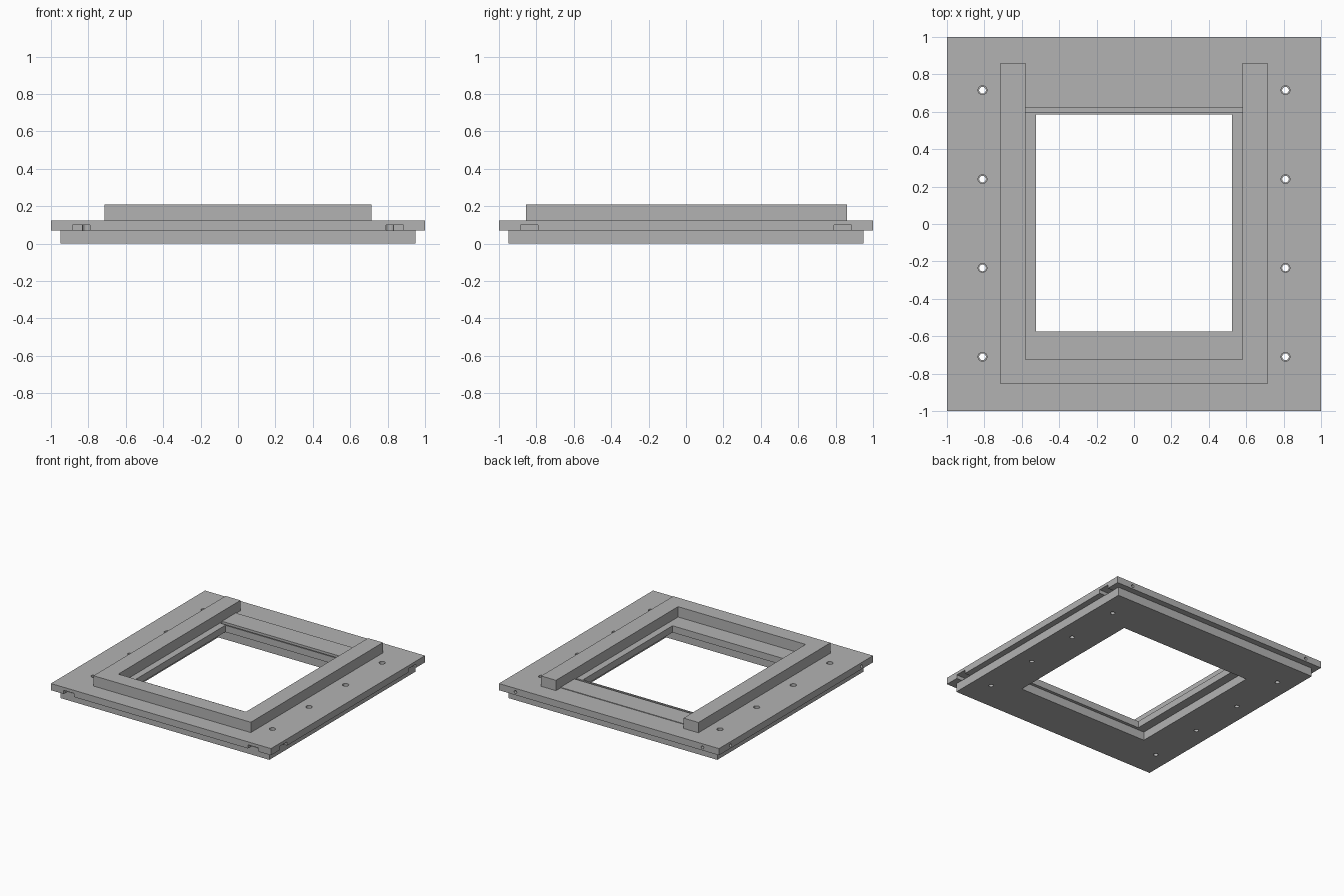
import bpy
from math import pi

if "Cube" in bpy.data.objects:
    bpy.data.objects.remove(bpy.data.objects["Cube"], do_unlink=True)

grey = bpy.data.materials.new("plain_grey")
grey.use_nodes = True
colour = (0.45, 0.45, 0.45, 1)
grey.diffuse_color = colour
grey.node_tree.nodes["Principled BSDF"].inputs["Base Color"].default_value = colour


def box(name, x, y, z):
    """Box given by its (low, high) range on each axis."""
    ranges = (x, y, z)
    bpy.ops.mesh.primitive_cube_add(size=1, location=[(a + b) / 2 for a, b in ranges])
    ob = bpy.context.object
    ob.name = name
    ob.scale = [b - a for a, b in ranges]
    bpy.ops.object.transform_apply(location=True, rotation=True, scale=True)
    ob.data.materials.append(grey)
    return ob


def rod(radius, depth, location, rotation=(0, 0, 0)):
    bpy.ops.mesh.primitive_cylinder_add(vertices=16, radius=radius, depth=depth,
                                        location=location, rotation=rotation)
    ob = bpy.context.object
    ob.data.materials.append(grey)
    return ob


def cut(target, cutter):
    """Subtract the cutter from the target and remove it."""
    cutter.hide_render = True
    mod = target.modifiers.new("cut", "BOOLEAN")
    mod.operation = "DIFFERENCE"
    mod.solver = "EXACT"
    mod.object = cutter
    bpy.context.view_layer.objects.active = target
    bpy.ops.object.modifier_apply(modifier=mod.name)
    bpy.data.objects.remove(cutter, do_unlink=True)


# Lower plate with the wider opening
base = box("base_plate", (-0.95, 0.95), (-0.95, 0.95), (0, 0.07))
cut(base, box("cutter", (-0.6, 0.6), (-0.6, 0.6), (-1, 1)))

# Upper plate with the narrower opening and a groove behind it
top = box("top_plate", (-1, 1), (-1, 1), (0.07, 0.125))
cut(top, box("cutter", (-0.525, 0.525), (-0.575, 0.585), (-1, 1)))
cut(top, box("cutter", (-0.58, 0.58), (0.595, 0.62), (0.1, 1)))

# Screw holes down both sides, stepped between the plates
for x in (-0.81, 0.81):
    for row in range(4):
        y = 0.715 - 0.475 * row
        cut(top, rod(0.024, 1, (x, y, 0)))
        cut(base, rod(0.018, 1, (x, y, 0)))

# Underside channels on the front and left edges, pin holes on the opposite edges
for s in (-1, 1):
    span = sorted((s * 0.79, s * 0.885))
    cut(top, box("cutter", span, (-1.1, -0.72), (0, 0.1)))
    cut(top, box("cutter", (0.72, 1.1), span, (0, 0.1)))
    cut(top, rod(0.012, 0.2, (s * 0.85, 1, 0.095), (pi / 2, 0, 0)))
    cut(top, rod(0.012, 0.2, (-1, s * 0.85, 0.095), (0, pi / 2, 0)))

# Raised three-sided guide, open at the back
guide = box("raised_guide", (-0.715, 0.715), (-0.855, 0.86), (0.125, 0.21))
cut(guide, box("cutter", (-0.58, 0.58), (-0.725, 1), (0, 1)))

# Thin strip between the ends of the guide arms
box("back_strip", (-0.58, 0.58), (0.62, 0.8), (0.12, 0.13))
